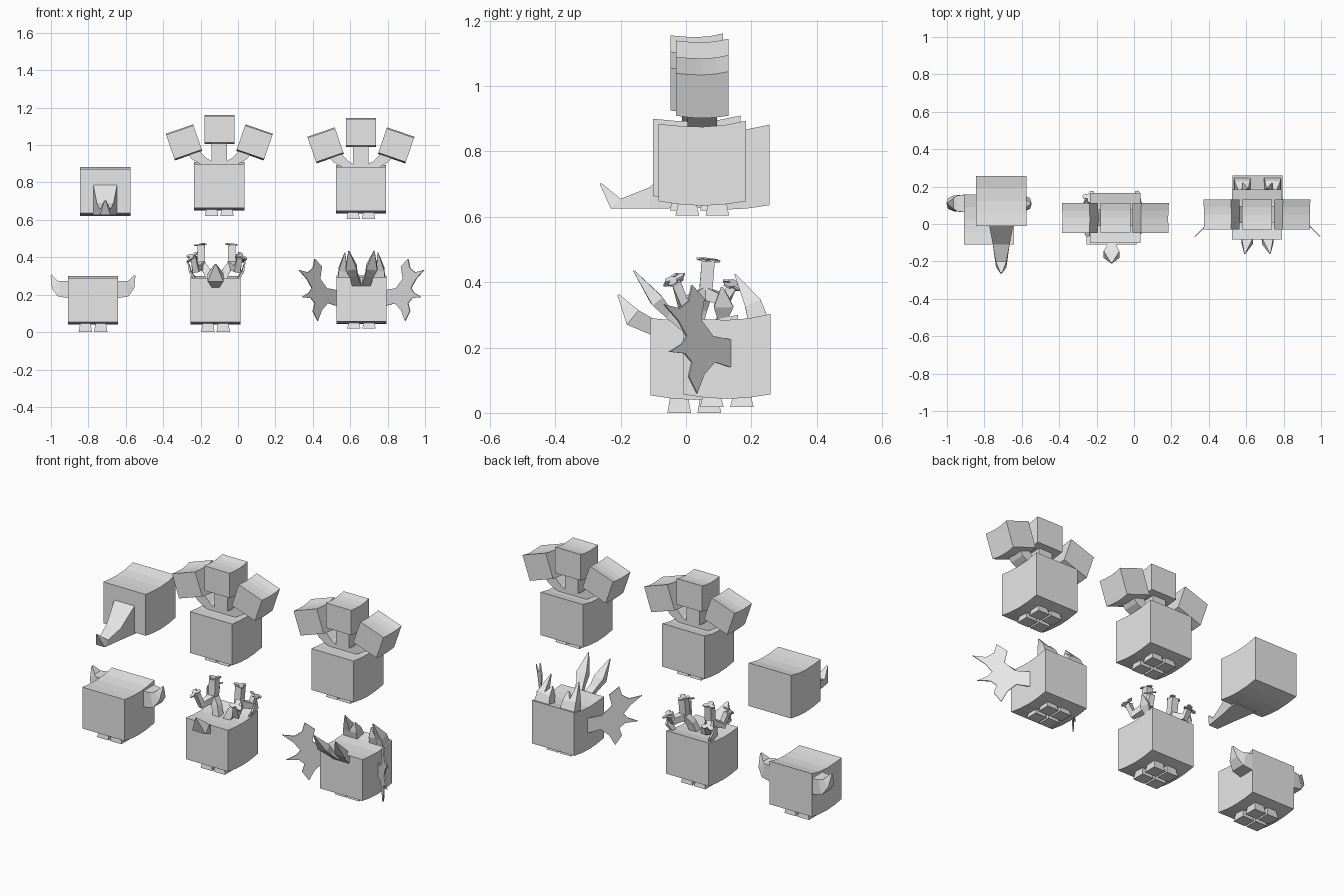
import bpy
import bmesh
from math import radians, cos, sin, tau
from mathutils import Vector, Matrix

if "Cube" in bpy.data.objects:
    bpy.data.objects.remove(bpy.data.objects["Cube"])

GREY = (0.8, 0.8, 0.8, 1)
grey = bpy.data.materials.new("plain_grey")
grey.use_nodes = True
grey.diffuse_color = GREY
grey.node_tree.nodes["Principled BSDF"].inputs["Base Color"].default_value = GREY


def finish(name, bm, matrix=None):
    bmesh.ops.recalc_face_normals(bm, faces=bm.faces)
    mesh = bpy.data.meshes.new(name)
    bm.to_mesh(mesh)
    bm.free()
    mesh.materials.append(grey)
    obj = bpy.data.objects.new(name, mesh)
    if matrix:
        obj.matrix_world = matrix
    bpy.context.collection.objects.link(obj)
    return obj


def prism(name, points, thickness, matrix=None):
    """Extrude a closed outline of 3D points along a vector."""
    bm = bmesh.new()
    face = bm.faces.new([bm.verts.new(p) for p in points])
    out = bmesh.ops.extrude_face_region(bm, geom=[face])
    verts = [v for v in out["geom"] if isinstance(v, bmesh.types.BMVert)]
    bmesh.ops.translate(bm, verts=verts, vec=thickness)
    return finish(name, bm, matrix)


def loft(name, rings):
    """Skin four-sided rings given as centre, half width and half height."""
    bm = bmesh.new()
    loops = []
    for c, u, v in rings:
        c, u, v = Vector(c), Vector(u), Vector(v)
        loops.append([bm.verts.new(c + a * u + b * v)
                      for a, b in ((-1, -1), (1, -1), (1, 1), (-1, 1))])
    for lo, hi in zip(loops, loops[1:]):
        for i in range(4):
            j = (i + 1) % 4
            bm.faces.new((lo[i], lo[j], hi[j], hi[i]))
    bm.faces.new(loops[0])
    bm.faces.new(loops[-1])
    return finish(name, bm)


def bar(name, path, sizes, side):
    """Loft a bar along a path, one (width, height) half size per point."""
    path = [Vector(p) for p in path]
    rings = []
    for i, p in enumerate(path):
        t = (path[min(i + 1, len(path) - 1)] - path[max(i - 1, 0)]).normalized()
        u = Vector(side)
        u = (u - t * u.dot(t)).normalized()
        rings.append((p, u * sizes[i][0], t.cross(u) * sizes[i][1]))
    return loft(name, rings)


# Block with a sagging top and a bulging underside, swept across x
SIDE = [(-0.5, 0.055), (-0.25, 0.015), (0, 0), (0.25, 0.015), (0.5, 0.055),
        (0.5, 1.04), (0.25, 0.985), (0, 0.965), (-0.25, 0.975), (-0.5, 1)]


def block(name, base, size, roll=0):
    w, d, h = size
    m = Matrix.Translation(base) @ Matrix.Rotation(roll, 4, "Y")
    return prism(name, [(-w / 2, y * d, z * h) for y, z in SIDE], (w, 0, 0), m)


def body(name, base, foot=0.0):
    block(name + "_body", base, (0.268, 0.268, 0.25))
    if not foot:
        return
    x, y, z = base
    for sx in (-1, 1):
        for sy in (-1, 1):
            cx, cy = x + sx * 0.041, y + sy * 0.046
            loft(name + "_foot", [
                ((cx, cy, z - foot), (0.036, 0, 0), (0, 0.036, 0)),
                ((cx, cy, z + 0.012), (0.027, 0, 0), (0, 0.027, 0))])


# Horned block
X, Y = -0.775, 0.025
body("horned", (X, Y, 0.04), 0.04)
for s in (-1, 1):
    loft("side_horn", [
        ((X + s * 0.12, 0.11, 0.227), (0, 0.048, 0), (0, 0, 0.048)),
        ((X + s * 0.18, 0.11, 0.232), (0, 0.042, 0), (-s * 0.01, 0, 0.04)),
        ((X + s * 0.205, 0.11, 0.255), (0, 0.028, 0), (-s * 0.015, 0, 0.02)),
        ((X + s * 0.224, 0.11, 0.305), (0, 0.004, 0), (-s * 0.003, 0, 0.002))])

# Trunked block, without feet
X = -0.71
body("trunked", (X, 0.122, 0.622))
loft("trunk", [
    ((X, 0.02, 0.71), (0.065, 0, 0), (0, 0, 0.083)),
    ((X, -0.01, 0.708), (0.064, 0, 0), (0, 0, 0.081)),
    ((X, -0.11, 0.658), (0.045, 0, 0), (0, 0, 0.033)),
    ((X, -0.215, 0.64), (0.028, 0, 0), (0, 0.015, 0.015)),
    ((X, -0.262, 0.702), (0.005, 0, 0), (0, 0.002, 0.002))])

# Two three-headed blocks
for X, Y, Z in ((-0.10, 0.033, 0.65), (0.657, 0.05, 0.634)):
    body("three_headed", (X, Y, Z), 0.03)
    bar("middle_neck", [(X, Y, Z + 0.22), (X, Y, Z + 0.38)],
        [(0.041, 0.045)] * 2, (1, 0, 0))
    block("middle_head", (X, Y, Z + 0.355), (0.16, 0.16, 0.15))
    for s in (-1, 1):
        bar("side_neck",
            [(X + s * 0.03, Y, Z + 0.235), (X + s * 0.08, Y, Z + 0.262),
             (X + s * 0.125, Y, Z + 0.295), (X + s * 0.16, Y, Z + 0.35)],
            [(0.045, 0.02), (0.045, 0.022), (0.045, 0.03), (0.045, 0.036)],
            (0, 1, 0))
        block("side_head", (X + s * 0.164, Y, Z + 0.293),
              (0.155, 0.16, 0.145), s * radians(19))

# Antlered block
X, Y = -0.12, 0.025
body("antlered", (X, Y, 0.04), 0.04)
loft("snout_leaf", [
    ((X, -0.10, 0.262), (0.018, 0, 0), (0, 0, 0.026)),
    ((X, -0.163, 0.292), (0.042, 0, 0), (0, 0.018, 0.022)),
    ((X, -0.208, 0.362), (0.004, 0, 0), (0, 0.002, 0.002))])


def flower(centre, normal):
    """Flat three-petalled flower."""
    tilt = Vector(normal).to_track_quat("Z", "Y").to_matrix().to_4x4()
    pts = []
    for k in range(12):
        r = (0.012, 0.03, 0.038, 0.03)[k % 4]
        pts.append((r * cos(tau * k / 12), r * sin(tau * k / 12), 0))
    prism("antler_flower", pts, (0, 0, 0.006), Matrix.Translation(centre) @ tilt)


for s in (-1, 1):
    def at(dx, y, z):
        return (X + 0.005 + s * dx, y, z)
    thick = (0.02, 0.02)
    elbow = at(0.08, 0.06, 0.365)
    bar("antler_post", [at(0.03, 0.03, 0.27), at(0.05, 0.045, 0.325), elbow,
                        at(0.083, 0.068, 0.465)], [thick] * 4, (0, 1, 0))
    bar("antler_front_branch", [elbow, at(0.11, -0.01, 0.335), at(0.125, -0.03, 0.40)],
        [thick, (0.018, 0.018), (0.014, 0.014)], (1, 0, 0))
    bar("antler_back_branch", [elbow, at(0.115, 0.12, 0.345), at(0.12, 0.14, 0.385)],
        [thick, (0.018, 0.018), (0.014, 0.014)], (1, 0, 0))
    flower(at(0.083, 0.068, 0.465), (s * 0.1, 0.1, 1))
    flower(at(0.13, -0.035, 0.405), (s * 0.4, -0.4, 0.8))
    flower(at(0.125, 0.145, 0.388), (s * 0.4, 0.3, 0.9))
    bar("ear_leaf", [at(0.11, 0.11, 0.275), at(0.14, 0.115, 0.325), at(0.155, 0.11, 0.385)],
        [(0.01, 0.006), (0.03, 0.006), (0.003, 0.002)], (0, 1, 0.2))

# Winged block
X, Y = 0.66, 0.125
body("winged", (X, Y, 0.043), 0.025)
# Spiked wing outline: distance from the block's side, then height
WING = [(0, 0.225), (0.053, 0.235), (0.09, 0.285), (0.08, 0.35), (0.118, 0.392),
        (0.128, 0.342), (0.155, 0.32), (0.203, 0.332), (0.16, 0.283),
        (0.134, 0.235), (0.15, 0.21), (0.187, 0.187), (0.14, 0.182),
        (0.118, 0.155), (0.128, 0.112), (0.102, 0.06), (0.08, 0.118),
        (0.048, 0.155), (0, 0.14)]
for s in (-1, 1):
    prism("wing", [(X + s * (0.13 + d), 0.133 - d, z) for d, z in WING],
          (s * 0.004, 0.004, 0))
    # Lance-shaped horns over the face
    bar("face_horn", [(X + s * 0.022, 0.01, 0.25), (X + s * 0.042, -0.055, 0.305),
                      (X + s * 0.055, -0.09, 0.345), (X + s * 0.068, -0.16, 0.435)],
        [(0.024, 0.014), (0.022, 0.014), (0.03, 0.02), (0.002, 0.002)], (1, 0, 0))
    # Crest of forward-curving spikes on the back edge
    for dx, tip_y, tip_z in ((0.10, 0.15, 0.425), (0.062, 0.19, 0.38)):
        bar("crest_spike",
            [(X + s * dx, 0.225, 0.27), (X + s * dx, 0.205, 0.335),
             (X + s * (dx - 0.012), tip_y, tip_z)],
            [(0.028, 0.032), (0.022, 0.026), (0.002, 0.002)], (1, 0, 0))
